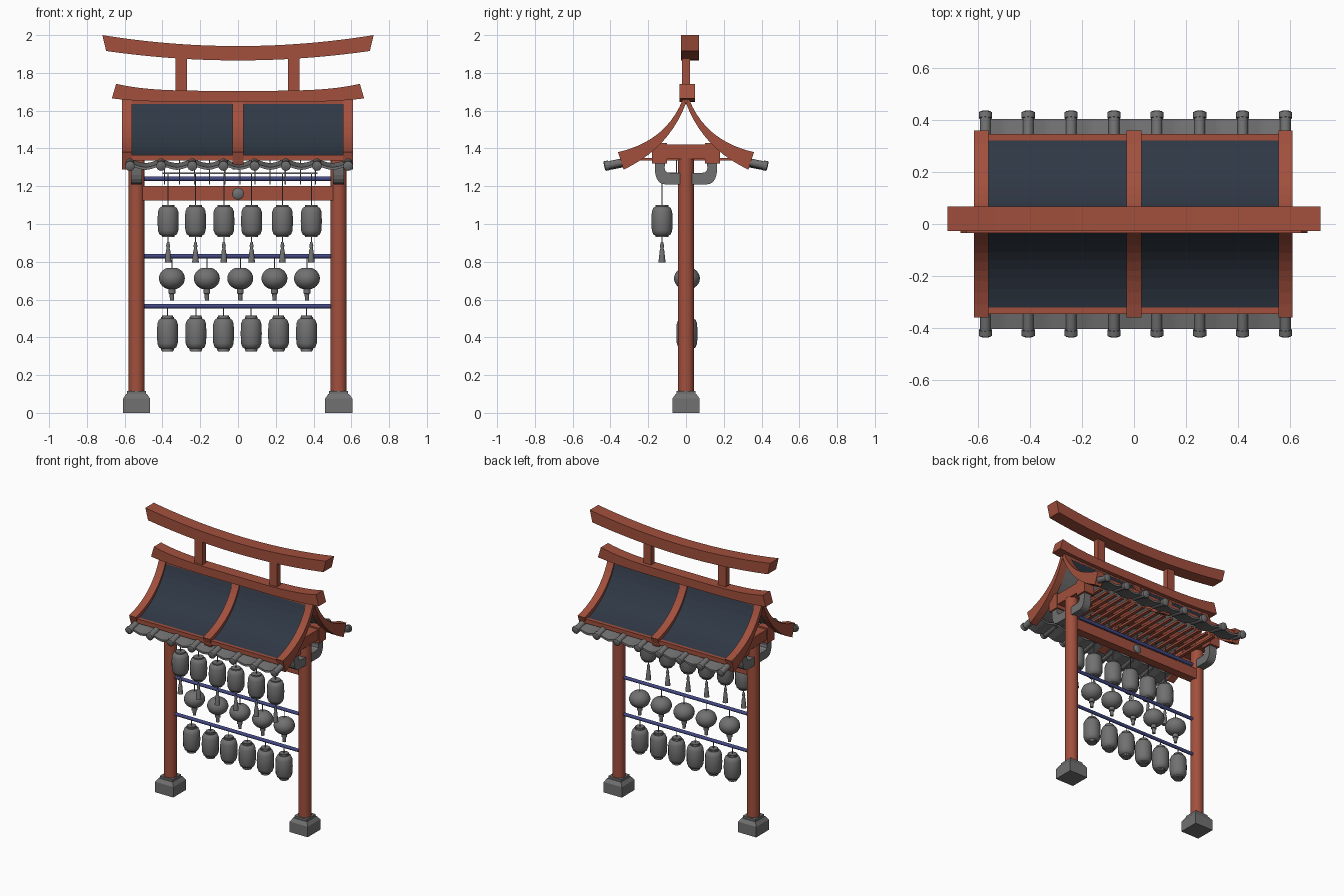
import bpy, bmesh, math
from mathutils import Vector

if "Cube" in bpy.data.objects:
    bpy.data.objects.remove(bpy.data.objects["Cube"], do_unlink=True)


def material(name, rgb):
    m = bpy.data.materials.new(name)
    m.use_nodes = True
    m.diffuse_color = (*rgb, 1)
    m.node_tree.nodes["Principled BSDF"].inputs["Base Color"].default_value = (*rgb, 1)
    return m


RED = material("red_wood", (0.36, 0.08, 0.047))
SLATE = material("dark_slate", (0.028, 0.039, 0.058))
GREY = material("stone_grey", (0.165, 0.165, 0.165))
BLUE = material("blue_rod", (0.055, 0.065, 0.23))


def finish(name, bm, mat, smooth=False):
    bmesh.ops.recalc_face_normals(bm, faces=bm.faces)
    mesh = bpy.data.meshes.new(name)
    bm.to_mesh(mesh)
    bm.free()
    mesh.materials.append(mat)
    ob = bpy.data.objects.new(name, mesh)
    bpy.context.collection.objects.link(ob)
    if smooth:
        bpy.ops.object.select_all(action='DESELECT')
        ob.select_set(True)
        bpy.context.view_layer.objects.active = ob
        bpy.ops.object.shade_smooth_by_angle(angle=math.radians(40))
    return ob


def prism(name, pts, axis, lo, hi, mat):
    """Extrude a 2D outline along x (outline is y,z) or y (outline is x,z)."""
    bm = bmesh.new()
    place = (lambda p, d: (d, p[0], p[1])) if axis == "x" else (lambda p, d: (p[0], d, p[1]))
    rings = [[bm.verts.new(place(p, d)) for p in pts] for d in (lo, hi)]
    for r in rings:
        bm.faces.new(r)
    n = len(pts)
    for i in range(n):
        j = (i + 1) % n
        bm.faces.new((rings[0][i], rings[0][j], rings[1][j], rings[1][i]))
    return finish(name, bm, mat)


def box(name, x0, x1, y0, y1, z0, z1, mat):
    return prism(name, [(y0, z0), (y1, z0), (y1, z1), (y0, z1)], "x", x0, x1, mat)


def lathe(name, profile, origin, direction, mat, sides=16, smooth=True):
    """Revolve (radius, distance) pairs about a line."""
    bm = bmesh.new()
    rot = Vector((0, 0, 1)).rotation_difference(Vector(direction))
    rings = []
    for r, d in profile:
        ring = []
        for i in range(sides):
            a = math.tau * (i + 0.5) / sides
            p = Vector((r * math.cos(a), r * math.sin(a), d))
            ring.append(bm.verts.new(Vector(origin) + rot @ p))
        rings.append(ring)
    for a, b in zip(rings, rings[1:]):
        for i in range(sides):
            j = (i + 1) % sides
            bm.faces.new((a[i], a[j], b[j], b[i]))
    bm.faces.new(rings[0])
    bm.faces.new(rings[-1])
    return finish(name, bm, mat, smooth)


def bezier(a, b, c, n=10):
    a, b, c = Vector(a), Vector(b), Vector(c)
    ts = [i / n for i in range(n + 1)]
    return [a * (1 - t) ** 2 + b * 2 * t * (1 - t) + c * t * t for t in ts]


def mirror_y(pts, s):
    return [(p[0] * s, p[1]) for p in pts]


# Posts on stepped stone bases, with cross beams and scroll brackets
bracket = [(0.03, 1.21)] + [tuple(p) for p in bezier((0.11, 1.21), (0.17, 1.21), (0.165, 1.32), 6)]
bracket += [tuple(p) for p in bezier((0.11, 1.32), (0.125, 1.27), (0.08, 1.27), 4)] + [(0.03, 1.27)]
for side, x in (("left", 0.533), ("right", -0.537)):
    lathe(side + "_post", [(0.043, 0.1), (0.043, 1.35)], (x, 0, 0), (0, 0, 1), RED, 20)
    q = math.sqrt(2)
    lathe(side + "_base", [(r * q, z) for r, z in
          ((0.072, 0), (0.072, 0.075), (0.055, 0.1), (0.05, 0.1), (0.05, 0.115))],
          (x, 0, 0), (0, 0, 1), GREY, 4, False)
    box(side + "_cross_beam", x - 0.035, x + 0.035, -0.1, 0.1, 1.345, 1.42, RED)
    for s, end in ((-1, "front"), (1, "back")):
        y0, y1 = sorted((s * 0.1, s * 0.18))
        box(f"{side}_{end}_block", x - 0.04, x + 0.04, y0, y1, 1.32, 1.43, RED)
        prism(f"{side}_{end}_bracket", mirror_y(bracket, s), "x", x - 0.029, x + 0.029, GREY)

# Tie beam with boss, head beam and rods
box("tie_beam", -0.52, 0.52, -0.03, 0.03, 1.125, 1.2, RED)
for s in (-1, 1):
    lathe("tie_boss", [(0.03, 0), (0.03, 0.035), (0.02, 0.043)], (0, 0, 1.16), (0, s, 0), GREY)
box("head_beam", -0.5, 0.5, -0.03, 0.03, 1.35, 1.42, RED)
for z in (1.24, 0.83, 0.565):
    lathe("blue_rod", [(0.012, -0.52), (0.012, 0.52)], (0, 0, z), (1, 0, 0), BLUE, 10)

# Ceiling slats
for i in range(17):
    x = -0.48 + i * 0.06
    box("ceiling_slat", x - 0.012, x + 0.012, -0.24, 0.24, 1.335, 1.35, RED)

# Hanging lattice
for y in (-0.13, -0.05):
    box("lattice_rail", -0.4, 0.42, y - 0.004, y + 0.004, 1.264, 1.272, GREY)
for i in range(11):
    x = -0.39 + i * 0.08
    box("lattice_bar", x - 0.004, x + 0.004, -0.134, -0.046, 1.264, 1.272, GREY)
    box("lattice_hanger", x - 0.003, x + 0.003, -0.053, -0.047, 1.21, 1.335, GREY)

# Curved roof: slate panels, lining, rafters, eave boards and tiles
upper = bezier((0.015, 1.665), (0.1, 1.44), (0.36, 1.38))
lower = bezier((0.0, 1.64), (0.09, 1.40), (0.33, 1.288))
skin = bezier((0.015, 1.645), (0.1, 1.422), (0.34, 1.358))


def layer(curve, top, bottom):
    return [(p.x, p.y - top) for p in curve] + [(p.x, p.y - bottom) for p in reversed(curve)]


tile_x = [-0.572 + 0.165 * i for i in range(8)]
for s, end in ((-1, "front"), (1, "back")):
    prism(end + "_roof_panel", mirror_y(layer(skin, 0, 0.015), s), "x", -0.59, 0.59, SLATE)
    prism(end + "_roof_lining", mirror_y(layer(skin, 0.015, 0.022), s), "x", -0.59, 0.59, GREY)
    rafter = [tuple(p) for p in upper] + [tuple(p) for p in reversed(lower)]
    for x, w in ((-0.588, 0.027), (0.0, 0.028), (0.583, 0.027)):
        prism(end + "_rafter", mirror_y(rafter, s), "x", x - w, x + w, RED)
    y0, y1 = sorted((s * 0.322, s * 0.347))
    box(end + "_eave_board", -0.6, 0.6, y0, y1, 1.335, 1.366, RED)

    # Scalloped tile sheet sagging between the tile tubes
    bm = bmesh.new()
    rows = []
    for i in range(7 * 6 + 1):
        x = tile_x[0] + i * 0.165 / 6
        sag = 0.018 * math.sin(math.pi * i / 6) ** 2
        rows.append([bm.verts.new((x, s * y, z - sag + dz)) for y, z, dz in
                     ((0.29, 1.34, 0), (0.405, 1.318, 0), (0.405, 1.318, -0.014), (0.29, 1.34, -0.014))])
    for a, b in zip(rows, rows[1:]):
        for k in range(4):
            bm.faces.new((a[k], a[(k + 1) % 4], b[(k + 1) % 4], b[k]))
    bm.faces.new(rows[0])
    bm.faces.new(rows[-1])
    finish(end + "_tile_sheet", bm, GREY, True)
    slope = Vector((0, s, -0.22)).normalized()
    for x in tile_x:
        lathe(end + "_tile_tube", [(0.021, 0), (0.021, 0.11), (0.026, 0.11), (0.026, 0.132), (0.02, 0.136)],
              (x, s * 0.3, 1.335), slope, GREY, 14)

# Ridge beam with upturned ends, and its under strip
xs = [i / 16 for i in range(-16, 17)]
ridge = [(x * 0.645, 1.705 + 0.037 * x ** 4) for x in xs]
ridge += [(x * 0.668, 1.645 + 0.02 * x ** 4) for x in reversed(xs)]
prism("ridge_beam", ridge, "y", -0.035, 0.047, RED)
box("ridge_under_strip", -0.6, 0.6, -0.02, 0.02, 1.635, 1.66, RED)

# Swept top beam on two short posts
top = [(x * 0.718, 1.942 + 0.058 * x * x) for x in xs]
top += [(x * 0.698, 1.866 + 0.05 * x * x) for x in reversed(xs)]
prism("top_beam", top, "y", -0.027, 0.068, RED)
for x in (-0.3, 0.295):
    box("top_beam_post", x - 0.031, x + 0.031, -0.02, 0.02, 1.69, 1.89, RED)


# Lanterns
def cord(x, y, z0, z1):
    lathe("lantern_cord", [(0.003, z0), (0.003, z1)], (x, y, 0), (0, 0, 1), GREY, 6)


barrel = [(0.034, -0.085), (0.034, -0.077), (0.047, -0.07), (0.055, -0.05), (0.057, 0),
          (0.055, 0.05), (0.047, 0.07), (0.034, 0.077), (0.034, 0.085)]
for x in (-0.37, -0.225, -0.075, 0.072, 0.235, 0.388):
    lathe("upper_lantern", barrel, (x, -0.127, 1.015), (0, 0, 1), GREY)
    cord(x, -0.127, 0.9, 1.27)
    lathe("lantern_tassel", [(0.019, 0.795), (0.012, 0.86), (0.008, 0.87), (0.011, 0.885), (0.006, 0.905)],
          (x, -0.127, 0), (0, 0, 1), GREY, 10)

globe = [(0.07 * math.cos(a), 0.06 * math.sin(a)) for a in
         (math.radians(d) for d in range(-70, 71, 14))]
for x in (-0.35, -0.165, 0.012, 0.193, 0.365):
    lathe("middle_lantern", globe, (x, 0.005, 0.712), (0, 0, 1), GREY)
    cord(x, 0.005, 0.76, 0.83)
    lathe("lantern_tail", [(0.011, 0.595), (0.013, 0.63), (0.019, 0.632), (0.019, 0.66)],
          (x, 0.005, 0), (0, 0, 1), GREY, 10)

for x in (-0.373, -0.223, -0.077, 0.07, 0.215, 0.363):
    lathe("lower_lantern", [(r, z * 1.04) for r, z in barrel], (x, 0.005, 0.42), (0, 0, 1), GREY)
    lathe("lantern_collar", [(0.03, 0.325), (0.03, 0.515)], (x, 0.005, 0), (0, 0, 1), GREY)
    cord(x, 0.005, 0.5, 0.565)
